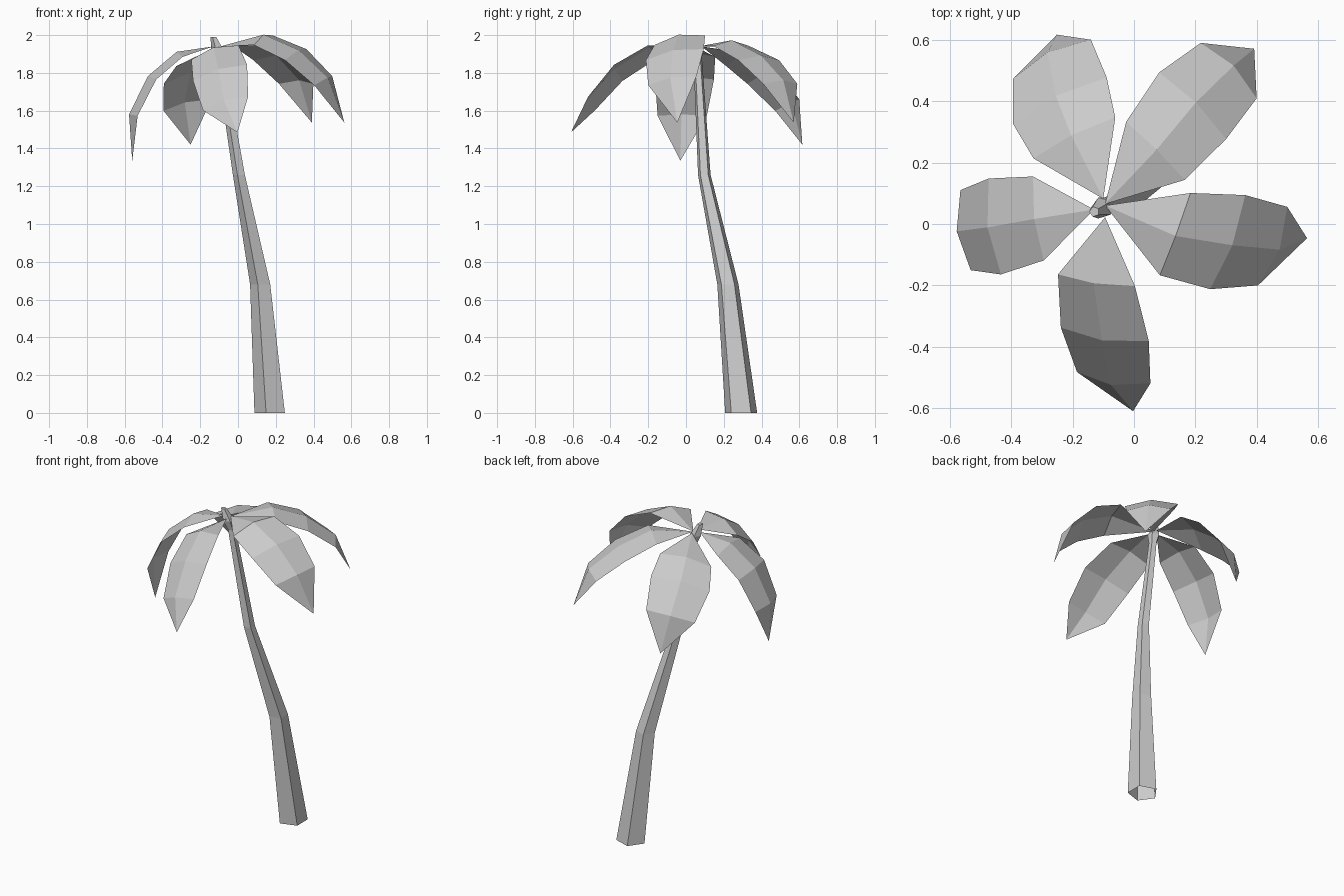
import bpy, bmesh
from math import sin, cos, tau
from mathutils import Vector

if "Cube" in bpy.data.objects:
    bpy.data.objects.remove(bpy.data.objects["Cube"], do_unlink=True)

grey = bpy.data.materials.new("light_grey")
grey.use_nodes = True
colour = (0.6, 0.6, 0.6, 1)
grey.diffuse_color = colour
grey.node_tree.nodes["Principled BSDF"].inputs["Base Color"].default_value = colour


def finish(bm, name):
    mesh = bpy.data.meshes.new(name)
    bm.to_mesh(mesh)
    bm.free()
    mesh.materials.append(grey)
    obj = bpy.data.objects.new(name, mesh)
    bpy.context.collection.objects.link(obj)
    return obj


# Trunk: five-sided bent tube, open underneath, with a small bud at the top
SIDES = 5
TRUNK = [  # x, y, z, radius
    (0.176, 0.292, 0.0, 0.089),
    (0.123, 0.222, 0.68, 0.059),
    (0.008, 0.097, 1.26, 0.035),
    (-0.09, 0.063, 1.86, 0.024),
    (-0.105, 0.052, 1.92, 0.036),
    (-0.129, 0.04, 1.99, 0.017),
]
bm = bmesh.new()
rings = []
for x, y, z, r in TRUNK:
    angles = [tau * (i / SIDES + 0.5) for i in range(SIDES)]
    rings.append([bm.verts.new((x + r * cos(a), y + r * sin(a), z)) for a in angles])
for low, high in zip(rings, rings[1:]):
    for i in range(SIDES):
        j = (i + 1) % SIDES
        bm.faces.new((low[i], low[j], high[j], high[i]))
bm.faces.new(rings[-1])
finish(bm, "trunk")

# Fronds: sheets that follow an arching spine, folded along a raised rib
TAPER = (0.875, 1.0, 0.835)
RIB_RISE = 0.03


def frond(name, across, *spine):
    """across: half-width vector to the frond's left; spine: crown to tip."""
    across = Vector(across)
    spine = [Vector(p) for p in spine]
    bm = bmesh.new()
    base, end = bm.verts.new(spine[0]), bm.verts.new(spine[-1])
    rows = []
    for before, here, after, width in zip(spine, spine[1:], spine[2:], TAPER):
        up = (after - before).cross(across).normalized()
        points = (here + across * width, here + up * RIB_RISE, here - across * width)
        rows.append([bm.verts.new(p) for p in points])
    for k in range(2):
        bm.faces.new((base, rows[0][k + 1], rows[0][k]))
        for near, far in zip(rows, rows[1:]):
            bm.faces.new((near[k + 1], far[k + 1], far[k], near[k]))
        bm.faces.new((rows[-1][k + 1], end, rows[-1][k]))
    finish(bm, name)


frond("frond_left", (0.057, 0.153, 0.029),
      (-0.094, 0.06, 1.94), (0.134, -0.033, 1.973), (0.305, -0.059, 1.897),
      (0.451, -0.072, 1.759), (0.563, -0.046, 1.537))
frond("frond_back_left", (-0.109, 0.108, 0),
      (-0.094, 0.065, 1.94), (0.07, 0.238, 1.943), (0.191, 0.385, 1.867),
      (0.308, 0.499, 1.742), (0.391, 0.57, 1.537))
frond("frond_back_right", (-0.152, -0.076, -0.037),
      (-0.1, 0.082, 1.94), (-0.194, 0.28, 1.868), (-0.241, 0.401, 1.779),
      (-0.267, 0.536, 1.63), (-0.251, 0.616, 1.42))
frond("frond_right", (0.02, -0.156, 0),
      (-0.13, 0.047, 1.94), (-0.311, 0.018, 1.885), (-0.453, -0.008, 1.765),
      (-0.548, -0.02, 1.573), (-0.56, -0.03, 1.335))
frond("frond_front", (0.143, -0.022, 0.043),
      (-0.094, 0.022, 1.94), (-0.122, -0.183, 1.908), (-0.095, -0.359, 1.8),
      (-0.066, -0.5, 1.638), (-0.003, -0.609, 1.485))
